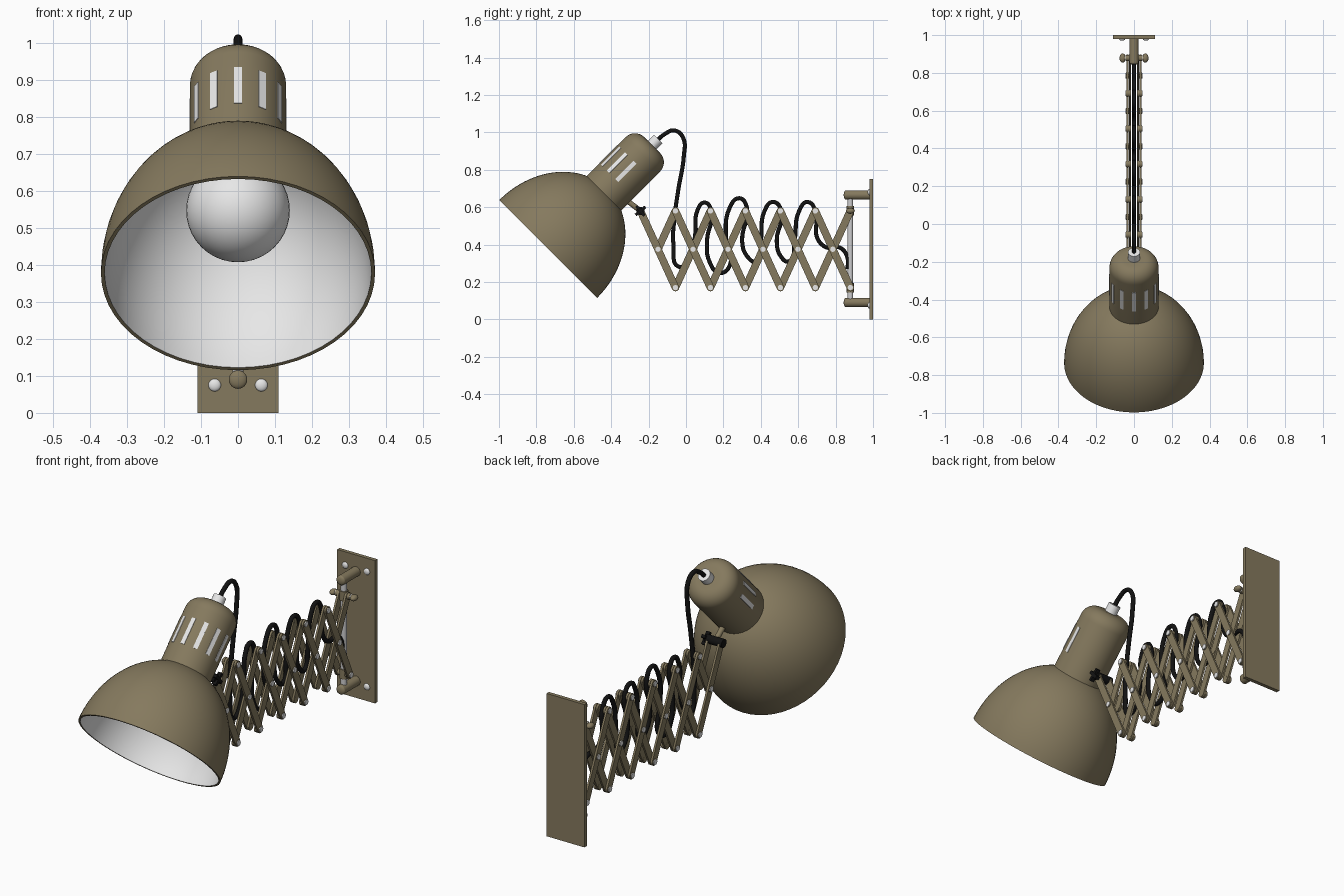
import bpy, bmesh, math
from mathutils import Matrix, Vector

if "Cube" in bpy.data.objects:
    bpy.data.objects.remove(bpy.data.objects["Cube"])


def material(name, rgb):
    m = bpy.data.materials.new(name)
    m.diffuse_color = (*rgb, 1)
    m.use_nodes = True
    m.node_tree.nodes["Principled BSDF"].inputs["Base Color"].default_value = m.diffuse_color
    return m


OLIVE = material("olive_enamel", (0.235, 0.193, 0.112))
WHITE = material("white", (0.83, 0.83, 0.83))
BLACK = material("black_rubber", (0.006, 0.006, 0.006))
STEEL = material("steel", (0.62, 0.62, 0.63))


def finish(name, bm, mats, matrix=Matrix()):
    bmesh.ops.recalc_face_normals(bm, faces=bm.faces)
    me = bpy.data.meshes.new(name)
    bm.to_mesh(me)
    bm.free()
    me.transform(matrix)
    for m in mats:
        me.materials.append(m)
    ob = bpy.data.objects.new(name, me)
    bpy.context.collection.objects.link(ob)
    bpy.ops.object.select_all(action='DESELECT')
    ob.select_set(True)
    bpy.context.view_layer.objects.active = ob
    bpy.ops.object.shade_smooth_by_angle(angle=math.radians(35))
    return ob


def lathe(name, profile, mats, matrix=Matrix(), segs=48, white_from=None):
    """Revolve (radius, height) points about z; segments from white_from use slot 1."""
    bm = bmesh.new()
    rings = []
    for r, h in profile:
        if r < 1e-6:
            rings.append([bm.verts.new((0, 0, h))] * segs)
        else:
            rings.append([bm.verts.new((r * math.cos(2 * math.pi * i / segs),
                                        r * math.sin(2 * math.pi * i / segs), h)) for i in range(segs)])
    for k in range(len(rings) - 1):
        a, b = rings[k], rings[k + 1]
        for i in range(segs):
            j = (i + 1) % segs
            f = bm.faces.new(list(dict.fromkeys((a[i], a[j], b[j], b[i]))))
            if white_from is not None and k >= white_from:
                f.material_index = 1
    return finish(name, bm, mats, matrix)


def rod(name, p, q, r, mat, segs=20):
    p, q = Vector(p), Vector(q)
    d = q - p
    m = Matrix.Translation(p) @ d.to_track_quat('Z', 'Y').to_matrix().to_4x4()
    return lathe(name, [(0, 0), (r, 0), (r, d.length), (0, d.length)], [mat], m, segs)


def ball(name, c, size, mat, segs=24):
    bm = bmesh.new()
    bmesh.ops.create_uvsphere(bm, u_segments=segs, v_segments=segs // 2, radius=1)
    return finish(name, bm, [mat], Matrix.Translation(c) @ Matrix.Diagonal((*size, 1)))


def box(name, c, size, mat, matrix=Matrix()):
    bm = bmesh.new()
    bmesh.ops.create_cube(bm, size=1)
    return finish(name, bm, [mat], matrix @ Matrix.Translation(c) @ Matrix.Diagonal((*size, 1)))


def arm(name, x, p, q, w=0.02, th=0.011):
    """Flat bar with rounded ends between two (y, z) points."""
    ang = math.atan2(q[1] - p[1], q[0] - p[0])
    bm = bmesh.new()
    pts = []
    for c, a0 in ((q, -math.pi / 2), (p, math.pi / 2)):
        for i in range(9):
            a = ang + a0 + math.pi * i / 8
            pts.append((c[0] + w * math.cos(a), c[1] + w * math.sin(a)))
    f = bm.faces.new([bm.verts.new((x - th / 2, y, z)) for y, z in pts])
    ext = bmesh.ops.extrude_face_region(bm, geom=[f])
    bmesh.ops.translate(bm, vec=(th, 0, 0), verts=[v for v in ext['geom'] if isinstance(v, bmesh.types.BMVert)])
    return finish(name, bm, [OLIVE])


# --- lamp head, built along its own axis then tilted 45 degrees
HEAD = Matrix.Translation((0, -0.736, 0.377)) @ Matrix.Rotation(math.radians(-45), 4, 'X')


def ellipse(a, b, n, stop):
    return [(a * math.cos(stop * i / n), b * math.sin(stop * i / n)) for i in range(n + 1)]


outer = ellipse(0.37, 0.45, 20, math.radians(72))
inner = ellipse(0.36, 0.44, 20, math.pi / 2)
lathe("shade", outer[::-1] + inner, [OLIVE, WHITE], HEAD, 56, white_from=len(outer))
cap = [(0.06 + 0.07 * math.cos(a), 0.715 + 0.07 * math.sin(a)) for a in [math.pi / 2 * i / 8 for i in range(9)]]
lathe("lamp_housing", [(0.13, 0.41)] + cap + [(0, 0.785)], [OLIVE], HEAD)
lathe("cable_grommet", [(0.032, 0.77), (0.032, 0.83), (0, 0.83)], [WHITE], HEAD, 24)
ball("bulb", HEAD @ Vector((0, 0, 0.24)), (0.14, 0.14, 0.14), WHITE, 40)
lathe("bulb_neck", [(0.055, 0.3), (0.055, 0.44)], [WHITE], HEAD, 24)
for k in range(-3, 4):
    box("vent_slot", (0, -0.1295, 0.587), (0.022, 0.004, 0.138), WHITE,
        HEAD @ Matrix.Rotation(math.radians(30 * k), 4, 'Z'))

# --- scissor arm: two mirrored sides of crossing bars
STEP, Y0, ZB, ZM, ZT = 0.187, -0.150, 0.170, 0.375, 0.580
H = STEP / 2
for s in (-1, 1):
    for i in range(6):
        y = Y0 + STEP * i
        arm("scissor_bar_outer", s * 0.034, (y - H, ZT), (y + H, ZB))
        start = (y, ZM) if i == 0 else (y - H, ZB)
        arm("scissor_bar_inner", s * 0.021, start, (y + H, ZT))
        for py, pz in ((y, ZM), (y + H, ZT), (y + H, ZB)):
            rod("pivot_sleeve", (s * 0.015, py, pz), (s * 0.042, py, pz), 0.016, OLIVE, 16)
            rod("rivet", (s * 0.041, py, pz), (s * 0.046, py, pz), 0.014, WHITE, 16)

# --- tilting joint between head and scissor arm
JY, JZ = Y0 - H, ZT
rod("head_bracket", (0, -0.36, 0.67), (0, JY, JZ), 0.014, OLIVE)
rod("joint_bolt", (-0.05, JY, JZ), (0.05, JY, JZ), 0.022, BLACK)
for a in (40, 130):
    box("joint_wing", (0.052, 0, 0), (0.022, 0.068, 0.016), BLACK,
        Matrix.Translation((0, JY, JZ)) @ Matrix.Rotation(math.radians(a), 4, 'X'))

# --- wall plate with screws, posts and guide rod
box("wall_plate", (0, 0.99, 0.375), (0.22, 0.02, 0.75), OLIVE)
for x in (-0.063, 0.063):
    for z in (0.075, 0.68):
        ball("plate_screw", (x, 0.98, z), (0.017, 0.009, 0.017), WHITE)
for z in (0.09, 0.665):
    rod("wall_post", (0, 0.855, z), (0, 0.985, z), 0.025, OLIVE, 24)
    ball("post_end", (0, 0.855, z), (0.025, 0.012, 0.025), OLIVE)
RY = Y0 + 5 * STEP + H
rod("guide_rod", (0, RY, 0.09), (0, RY, 0.665), 0.015, STEEL)
for z in (ZT, ZB):
    rod("slider", (0, RY, z - 0.025), (0, RY, z + 0.025), 0.021, OLIVE)
rod("wing_nut_bolt", (-0.055, RY, ZT), (0.055, RY, ZT), 0.013, OLIVE)
for s in (-1, 1):
    ball("wing_nut", (s * 0.06, RY, ZT), (0.017, 0.024, 0.015), OLIVE)

# --- cable woven through the scissor arm, (y, z) path
path = [(-.16, .95), (-.115, .99), (-.06, 1.01), (-.015, .97), (-.012, .87), (-.04, .7), (-.062, .54),
        (-.067, .4), (-.035, .28), (.02, .33), (.05, .46), (.06, .58), (.10, .625), (.135, .58),
        (.112, .42), (.125, .31), (.18, .248), (.235, .29), (.215, .42), (.235, .60), (.285, .648),
        (.325, .60), (.30, .42), (.325, .34), (.375, .31), (.40, .42), (.42, .58), (.465, .628), (.51, .58),
        (.485, .42), (.505, .34), (.55, .31), (.58, .42), (.605, .58), (.65, .628), (.695, .57),
        (.70, .44), (.75, .385), (.82, .385), (.86, .34), (.865, .27)]
cu = bpy.data.curves.new("cable", 'CURVE')
cu.dimensions = '3D'
cu.bevel_depth = 0.0115
cu.bevel_resolution = 3
cu.resolution_u = 6
cu.use_fill_caps = True
sp = cu.splines.new('BEZIER')
sp.bezier_points.add(len(path) - 1)
for bp, (y, z) in zip(sp.bezier_points, path):
    bp.co = (0, y, z)
    bp.handle_left_type = bp.handle_right_type = 'AUTO'
cu.materials.append(BLACK)
cable = bpy.data.objects.new("cable", cu)
bpy.context.collection.objects.link(cable)
bpy.ops.object.select_all(action='DESELECT')
cable.select_set(True)
bpy.context.view_layer.objects.active = cable
bpy.ops.object.convert(target='MESH')
bpy.ops.object.shade_smooth_by_angle(angle=math.radians(50))
